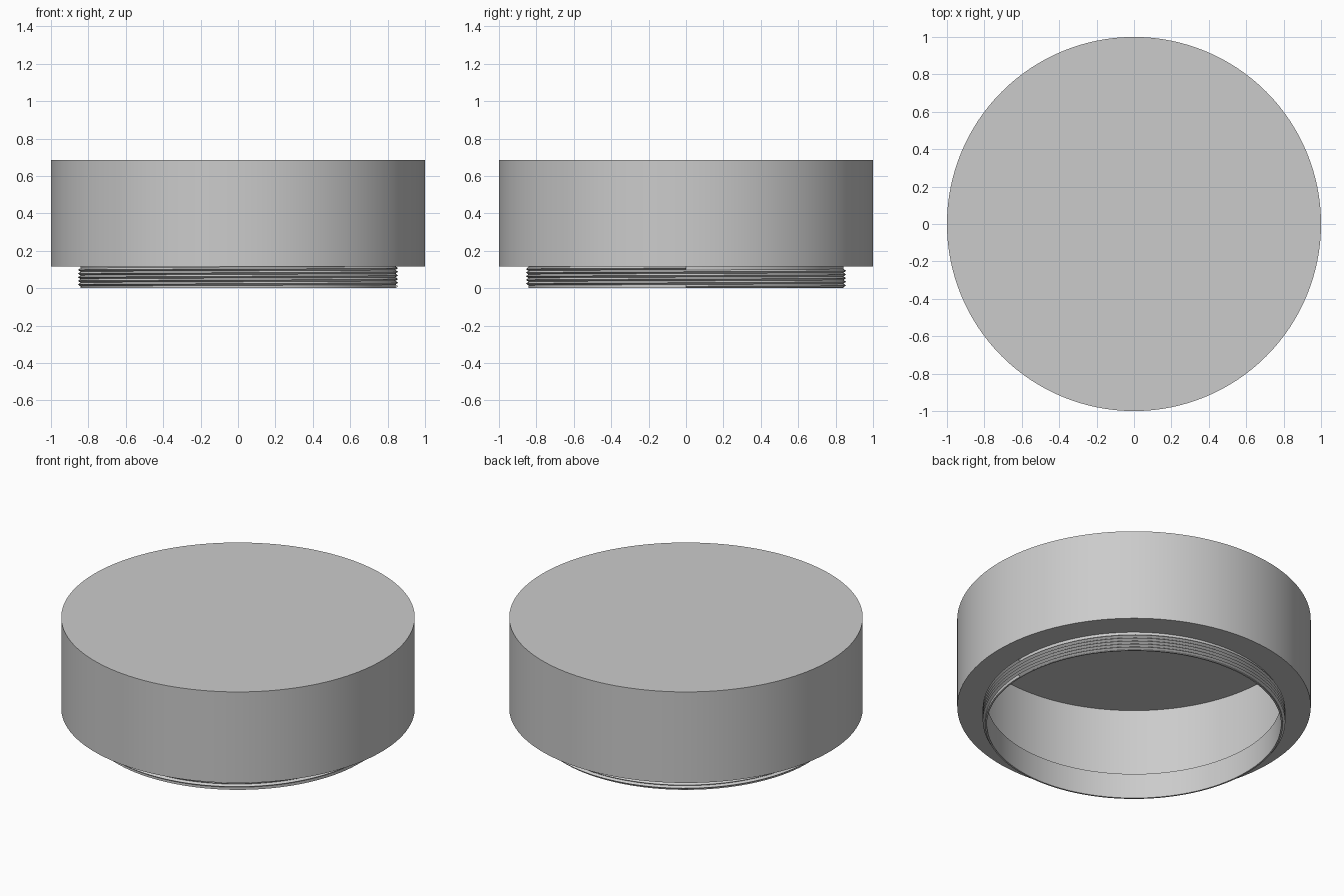
import bpy
import bmesh
from math import sin, cos, pi, radians

SEGMENTS = 128
HEIGHT, NECK_TOP = 0.685, 0.117
WALL = 0.04
CORE, CREST, BORE = 0.842, 0.856, 0.832
PITCH = 0.0195

cube = bpy.data.objects.get("Cube")
if cube:
    bpy.data.objects.remove(cube, do_unlink=True)

grey = bpy.data.materials.new("plain grey")
grey.use_nodes = True
grey.diffuse_color = (0.6, 0.6, 0.6, 1)
grey.node_tree.nodes["Principled BSDF"].inputs["Base Color"].default_value = (0.6, 0.6, 0.6, 1)


def finish(name, bm):
    """Turn a bmesh into a smooth object with crisp edges."""
    bmesh.ops.recalc_face_normals(bm, faces=bm.faces)
    mesh = bpy.data.meshes.new(name)
    bm.to_mesh(mesh)
    bm.free()
    mesh.materials.append(grey)
    obj = bpy.data.objects.new(name, mesh)
    bpy.context.collection.objects.link(obj)
    bpy.ops.object.select_all(action="DESELECT")
    bpy.context.view_layer.objects.active = obj
    obj.select_set(True)
    bpy.ops.object.shade_smooth_by_angle(angle=radians(25))
    return obj


# Hollow cap: flat lid, outer wall, shoulder, neck and wider inner cavity
profile = [
    (0, HEIGHT), (1, HEIGHT), (1, NECK_TOP), (CORE, NECK_TOP),
    (CORE, 0), (BORE, 0), (BORE, NECK_TOP + WALL),
    (1 - WALL, NECK_TOP + WALL), (1 - WALL, HEIGHT - WALL), (0, HEIGHT - WALL),
]
bm = bmesh.new()
verts = [bm.verts.new((r, 0, z)) for r, z in profile]
edges = [bm.edges.new(pair) for pair in zip(verts, verts[1:])]
bmesh.ops.spin(bm, geom=verts + edges, cent=(0, 0, 0), axis=(0, 0, 1),
               angle=2 * pi, steps=SEGMENTS, use_merge=True)
bmesh.ops.remove_doubles(bm, verts=bm.verts, dist=0.0001)
finish("cap_shell", bm)

# Helical screw thread around the neck
bm = bmesh.new()
turns = (NECK_TOP - PITCH) / PITCH
steps = int(turns * SEGMENTS)
section = [(CORE, -PITCH / 2), (CREST, 0), (CORE, PITCH / 2)]
rings = []
for i in range(steps + 1):
    a = 2 * pi * i / SEGMENTS
    rise = PITCH / 2 + PITCH * i / SEGMENTS
    rings.append([bm.verts.new((r * cos(a), r * sin(a), z + rise)) for r, z in section])
for lower, upper in zip(rings, rings[1:]):
    for j in range(3):
        k = (j + 1) % 3
        bm.faces.new((lower[j], upper[j], upper[k], lower[k]))
bm.faces.new(rings[0])
bm.faces.new(rings[-1])
finish("neck_thread", bm)
